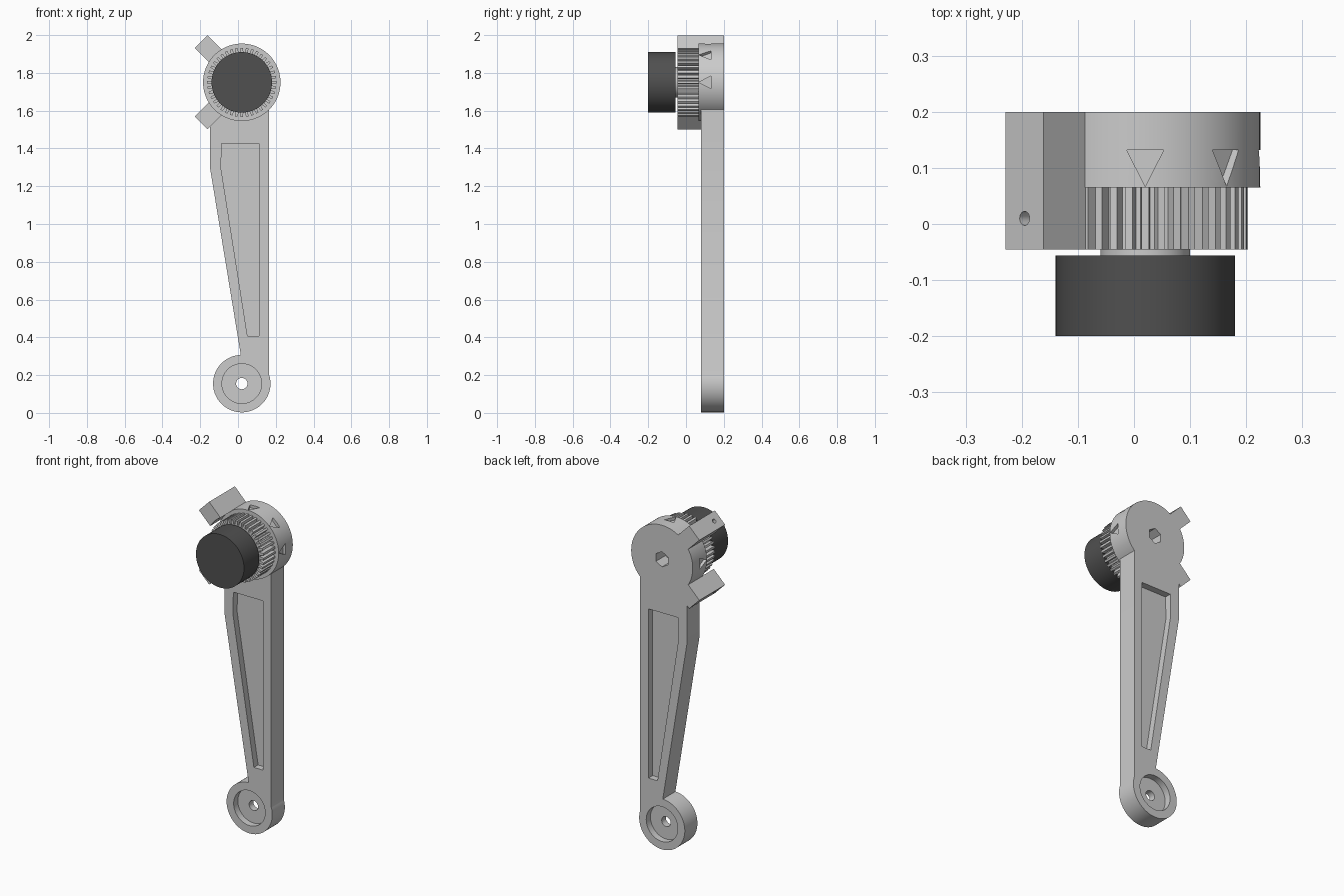
import bpy, bmesh
from math import sin, cos, pi, radians
from mathutils import Vector

if "Cube" in bpy.data.objects:
    bpy.data.objects.remove(bpy.data.objects["Cube"])

CX, TOP, LOW = 0.02, 1.75, 0.155      # hub axis x, upper and lower axis heights
BACK = 0.20


def circle(z, r, n=96, start=0.0):
    return [(CX + r * cos(start + 2 * pi * i / n), z + r * sin(start + 2 * pi * i / n)) for i in range(n)]


def loft(name, ring_a, ring_b):
    """Closed solid between two matching rings of 3D points."""
    bm = bmesh.new()
    a = [bm.verts.new(p) for p in ring_a]
    b = [bm.verts.new(p) for p in ring_b]
    bm.faces.new(a)
    bm.faces.new(b[::-1])
    for i in range(len(a)):
        j = (i + 1) % len(a)
        bm.faces.new((a[j], a[i], b[i], b[j]))
    bmesh.ops.recalc_face_normals(bm, faces=bm.faces)
    me = bpy.data.meshes.new(name)
    bm.to_mesh(me)
    bm.free()
    ob = bpy.data.objects.new(name, me)
    bpy.context.collection.objects.link(ob)
    return ob


def prism(name, pts, y0, y1):
    return loft(name, [(x, y0, z) for x, z in pts], [(x, y1, z) for x, z in pts])


def radial(name, section, angle, r0, r1):
    """Prism running outward from the upper axis; section is (tangent, y)."""
    d = Vector((cos(angle), 0, sin(angle)))
    t = Vector((-sin(angle), 0, cos(angle)))
    c = Vector((CX, 0, TOP))
    ring = lambda r: [c + d * r + t * u + Vector((0, y, 0)) for u, y in section]
    return loft(name, ring(r0), ring(r1))


def boolean(ob, other, op):
    m = ob.modifiers.new("bool", 'BOOLEAN')
    m.operation, m.solver, m.object = op, 'EXACT', other
    bpy.context.view_layer.objects.active = ob
    bpy.ops.object.modifier_apply(modifier=m.name)
    bpy.data.objects.remove(other)


def smooth(ob):
    bpy.ops.object.select_all(action='DESELECT')
    ob.select_set(True)
    bpy.context.view_layer.objects.active = ob
    bpy.ops.object.shade_smooth_by_angle(angle=radians(25))


# tapered arm with both hubs
arm = prism("crank_arm", [(0.165, 1.70), (-0.148, 1.70), (-0.147, 1.29), (0.015, 0.305),
                          (0.02, LOW), (0.165, LOW)], 0.08, BACK)
boolean(arm, prism("lower_hub", circle(LOW, 0.152), 0.08, BACK), 'UNION')
boolean(arm, prism("upper_hub", circle(TOP, 0.205), 0.065, BACK), 'UNION')

# two diagonal lugs with curved inner faces and a small radial hole
for angle in (radians(135), radians(225)):
    d, t = (cos(angle), sin(angle)), (-sin(angle), cos(angle))
    local = [(0.304, -0.048), (0.304, 0.048)]
    for i in range(9):
        u = 0.048 - 0.012 * i
        local.append(((0.203 ** 2 - u * u) ** 0.5, u))
    pts = [(CX + d[0] * r + t[0] * u, TOP + d[1] * r + t[1] * u) for r, u in local]
    boolean(arm, prism("lug", pts, -0.045, BACK), 'UNION')
    hole = [(0.0125 * cos(2 * pi * i / 24), 0.01 + 0.0125 * sin(2 * pi * i / 24)) for i in range(24)]
    boolean(arm, radial("lug_hole", hole, angle, 0.195, 0.35), 'DIFFERENCE')

# pockets and bearing recesses on both faces
pocket = [(-0.087, 1.427), (0.11, 1.427), (0.11, 0.408), (0.05, 0.408), (-0.09, 1.295)]
for y0, y1 in ((0.03, 0.12), (0.16, 0.25)):
    boolean(arm, prism("pocket", pocket, y0, y1), 'DIFFERENCE')
    boolean(arm, prism("recess", circle(LOW, 0.105, 64), y0, y1), 'DIFFERENCE')
boolean(arm, prism("axle_hole", circle(LOW, 0.03, 32), 0.0, 0.3), 'DIFFERENCE')
boolean(arm, prism("hex_socket", circle(TOP, 0.046, 6, pi / 6), 0.11, 0.25), 'DIFFERENCE')

# triangular pointer notches around the upper hub
for deg in (0, 45, 90, 180):
    tri = [(-0.033, 0.132), (0.033, 0.132), (0, 0.067)]
    boolean(arm, radial("notch", tri, radians(deg), 0.187, 0.25), 'DIFFERENCE')
smooth(arm)

# toothed ring
TEETH = 40
teeth = []
for i in range(TEETH):
    for f, r in ((-0.34, 0.158), (-0.22, 0.183), (0.22, 0.183), (0.34, 0.158)):
        a = 2 * pi * (i + f) / TEETH
        teeth.append((CX + r * cos(a), TOP + r * sin(a)))
prism("toothed_ring", teeth, -0.045, 0.07)

# shaft and dark knob
smooth(prism("shaft", circle(TOP, 0.08, 64), -0.06, -0.04))
knob = prism("knob", circle(TOP, 0.16), -0.20, -0.056)
dark = bpy.data.materials.new("dark_rubber")
dark.diffuse_color = (0.08, 0.08, 0.08, 1)
dark.use_nodes = True
dark.node_tree.nodes["Principled BSDF"].inputs["Base Color"].default_value = dark.diffuse_color
knob.data.materials.append(dark)
smooth(knob)
